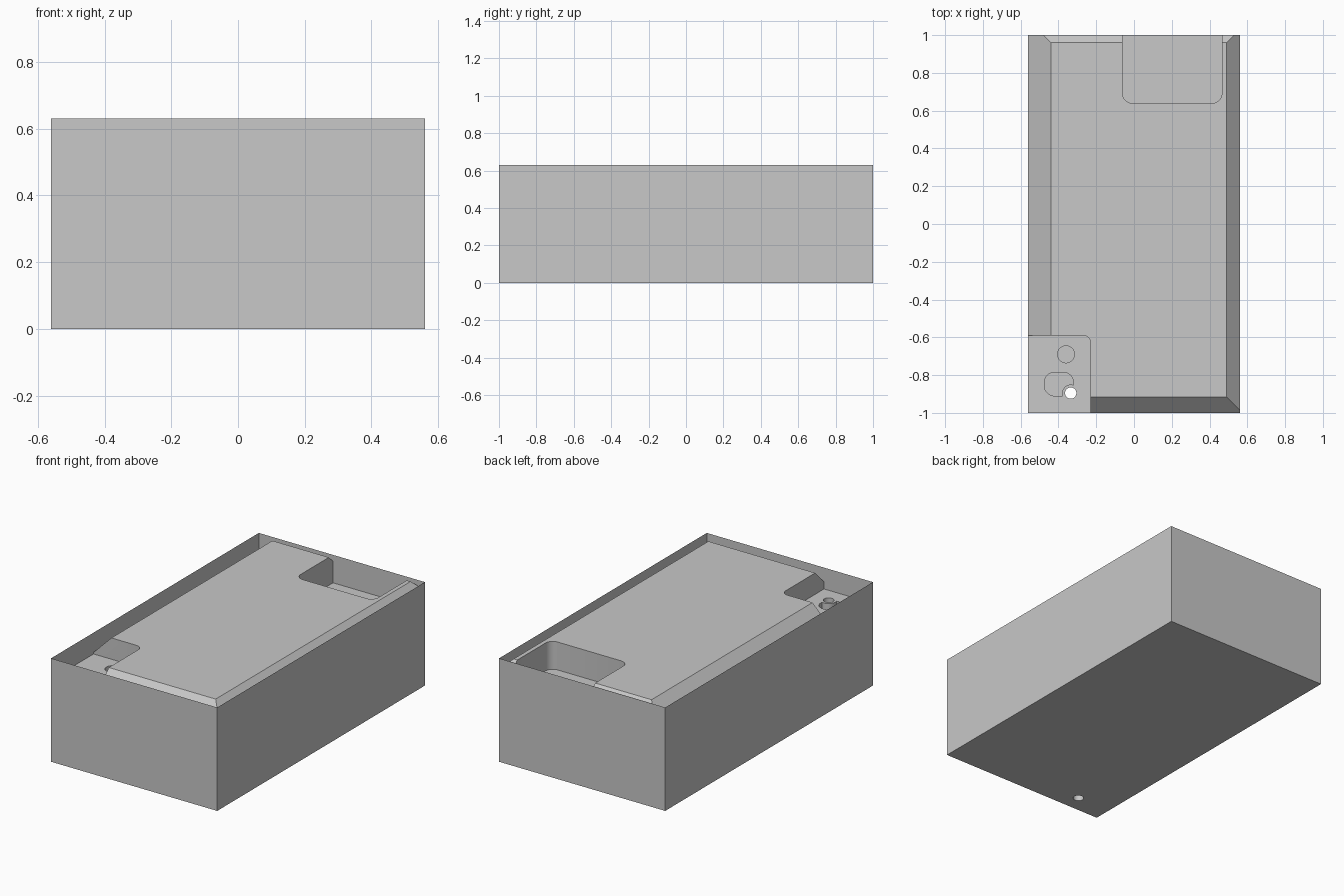
import bpy, bmesh, math
from mathutils import Vector

old = bpy.data.objects.get("Cube")
if old:
    bpy.data.objects.remove(old, do_unlink=True)

HX, HY, H = 0.56, 1.0, 0.63      # half width, half length, height
FLOOR_A, FLOOR_B = 0.50, 0.46    # corner pocket floor, end pocket floor

grey = bpy.data.materials.new("plain_grey")
grey.use_nodes = True
colour = (0.58, 0.58, 0.58, 1)
grey.diffuse_color = colour
grey.node_tree.nodes["Principled BSDF"].inputs["Base Color"].default_value = colour


def make_object(name, bm):
    bmesh.ops.recalc_face_normals(bm, faces=bm.faces)
    mesh = bpy.data.meshes.new(name)
    bm.to_mesh(mesh)
    bm.free()
    mesh.materials.append(grey)
    obj = bpy.data.objects.new(name, mesh)
    bpy.context.collection.objects.link(obj)
    return obj


def rounded_prism(name, x0, x1, y0, y1, r, z0, z1, steps=8):
    """Upright prism with rounded corners; a full radius gives a cylinder."""
    corners = [(x1 - r, y1 - r), (x0 + r, y1 - r), (x0 + r, y0 + r), (x1 - r, y0 + r)]
    bm = bmesh.new()
    ring = []
    for i, (cx, cy) in enumerate(corners):
        for k in range(steps):
            a = math.pi / 2 * (i + (k + 0.5) / steps)
            ring.append(bm.verts.new((cx + r * math.cos(a), cy + r * math.sin(a), z0)))
    base = bm.faces.new(ring)
    out = bmesh.ops.extrude_face_region(bm, geom=[base])
    top = [v for v in out["geom"] if isinstance(v, bmesh.types.BMVert)]
    bmesh.ops.translate(bm, verts=top, vec=(0, 0, z1 - z0))
    return make_object(name, bm)


def cylinder(name, x, y, r, z0, z1):
    return rounded_prism(name, x - r, x + r, y - r, y + r, r, z0, z1)


def cut(target, cutter):
    cutter.hide_render = True
    mod = target.modifiers.new("cut", "BOOLEAN")
    mod.operation = "DIFFERENCE"
    mod.solver = "EXACT"
    mod.object = cutter
    bpy.context.view_layer.objects.active = target
    bpy.ops.object.modifier_apply(modifier=mod.name)
    bpy.data.objects.remove(cutter, do_unlink=True)


# Core block with 45 degree chamfers of differing width on each side
bm = bmesh.new()
bmesh.ops.create_cube(bm, size=1)
for v in bm.verts:
    v.co = Vector((v.co.x * 2 * HX, v.co.y * 2 * HY, (v.co.z + 0.5) * H))
for point, normal in [((-0.44, 0, H), (-1, 0, 1)), ((0.49, 0, H), (1, 0, 1)),
                      ((0, -0.915, H), (0, -1, 1)), ((0, 0.96, H), (0, 1, 1))]:
    geom = bm.verts[:] + bm.edges[:] + bm.faces[:]
    cutline = bmesh.ops.bisect_plane(bm, geom=geom, plane_co=point, plane_no=normal,
                                     clear_outer=True)["geom_cut"]
    bmesh.ops.contextual_create(bm, geom=[e for e in cutline if isinstance(e, bmesh.types.BMEdge)])
core = make_object("core_block", bm)

# Rounded pockets open to the outer walls
cut(core, rounded_prism("corner_pocket", -0.8, -0.23, -1.2, -0.59, 0.04, FLOOR_A, 1))
cut(core, rounded_prism("end_pocket", -0.06, 0.465, 0.64, 1.2, 0.05, FLOOR_B, 1))

# Recesses and through hole in the corner pocket floor
hole = (-0.335, -0.895)
recess = rounded_prism("recess", -0.475, -0.32, -0.91, -0.785, 0.055, FLOOR_A - 0.05, 0.55)
cut(recess, cylinder("post", *hole, 0.045, 0.3, 0.7))
cut(core, recess)
cut(core, cylinder("round_recess", -0.36, -0.69, 0.045, FLOOR_A - 0.05, 0.55))
cut(core, cylinder("through_hole", *hole, 0.03, -0.1, 0.7))

# The sheet walls replace the outer sides of the core
bm = bmesh.new()
bm.from_mesh(core.data)
sides = [f for f in bm.faces
         if all(abs(abs(v.co.x) - HX) < 1e-4 for v in f.verts)
         or all(abs(abs(v.co.y) - HY) < 1e-4 for v in f.verts)]
bmesh.ops.delete(bm, geom=sides, context="FACES")
bm.to_mesh(core.data)
bm.free()

# Outer walls: thin sheets rising to the full height
bm = bmesh.new()
plan = [(-HX, -HY), (HX, -HY), (HX, HY), (-HX, HY)]
low = [bm.verts.new((x, y, 0)) for x, y in plan]
high = [bm.verts.new((x, y, H)) for x, y in plan]
for i in range(4):
    j = (i + 1) % 4
    bm.faces.new((low[i], low[j], high[j], high[i]))
walls = make_object("outer_walls", bm)

# Smooth the rounded corners, keep edges sharp
bpy.ops.object.select_all(action="DESELECT")
core.select_set(True)
bpy.context.view_layer.objects.active = core
bpy.ops.object.shade_smooth_by_angle(angle=math.radians(30))
